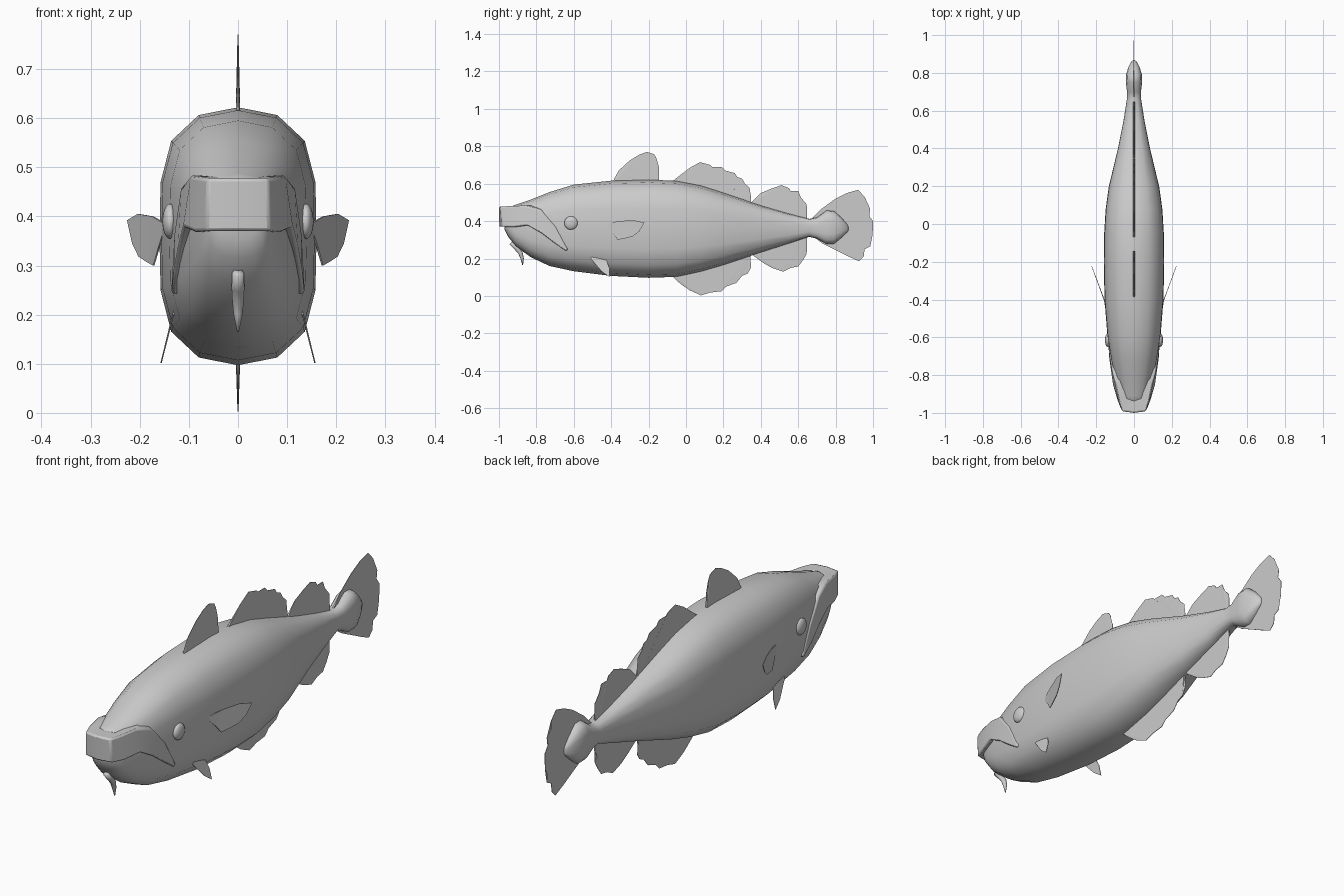
import bpy, bmesh, math
from mathutils import Vector


def finish(bm, name, smooth=True):
    bmesh.ops.recalc_face_normals(bm, faces=bm.faces)
    for f in bm.faces:
        f.smooth = smooth
    me = bpy.data.meshes.new(name)
    bm.to_mesh(me)
    bm.free()
    ob = bpy.data.objects.new(name, me)
    bpy.context.collection.objects.link(ob)
    return ob


def loft(name, rings, cap_start=True):
    bm = bmesh.new()
    loops = [[bm.verts.new(p) for p in r] for r in rings]
    n = len(loops[0])
    for a, b in zip(loops, loops[1:]):
        for i in range(n):
            bm.faces.new((a[i], a[(i + 1) % n], b[(i + 1) % n], b[i]))
    if cap_start:
        bm.faces.new(loops[0])
    bm.faces.new(loops[-1])
    return finish(bm, name)


def fin(name, outline, x_of=lambda y, z: 0.0, root=0.005, tip=0.001, side=1):
    """Thin plate from a (y, z) outline, thicker where it meets the body."""
    bm = bmesh.new()
    last = len(outline) - 1
    layers = []
    for s in (-1, 1):
        layers.append([bm.verts.new((side * (x_of(y, z) + s * (root if i in (0, last) else tip)), y, z))
                       for i, (y, z) in enumerate(outline)])
    a, b = layers
    for i in range(last + 1):
        j = (i + 1) % (last + 1)
        bm.faces.new((a[i], a[j], b[j], b[i]))
    bm.faces.new(a)
    bm.faces.new(b)
    bmesh.ops.triangulate(bm, faces=[f for f in bm.faces if len(f.verts) > 4])
    return finish(bm, name, False)


# Body: one rounded 16-sided section lofted along y (y, top, bottom, half width)
half = [(0, 1), (.5, .94), (.85, .74), (.985, .42), (1, 0),
        (.985, -.42), (.85, -.74), (.5, -.94), (0, -1)]
section = half + [(-x, z) for x, z in reversed(half[1:-1])]
stations = [
    (-.97, .44, .355, .045), (-.95, .473, .315, .062), (-.91, .488, .265, .077),
    (-.83, .515, .207, .098), (-.73, .555, .16, .119), (-.6, .595, .132, .140),
    (-.4, .616, .107, .156), (-.2, .622, .097, .160), (-.05, .615, .102, .158),
    (.08, .59, .13, .15), (.2, .552, .165, .133), (.4, .484, .232, .085),
    (.55, .44, .28, .055), (.66, .412, .316, .038), (.70, .42, .306, .037),
    (.75, .456, .278, .043), (.79, .455, .277, .042), (.83, .42, .31, .03),
    (.86, .385, .338, .014), (.868, .37, .35, .004)]
loft("body", [[(w * sx, y, (t + b) / 2 + (t - b) / 2 * sz) for sx, sz in section]
              for y, t, b, w in stations])

# Upper lip: band sweeping from the snout down to the mouth corner (top edge, bottom edge)
lip = [
    ((0, -1.0, .478), (0, -.998, .37)),
    ((.062, -.992, .478), (.066, -.985, .37)),
    ((.080, -.94, .481), (.088, -.93, .368)),
    ((.096, -.86, .483), (.112, -.85, .378)),
    ((.116, -.78, .460), (.122, -.775, .335)),
    ((.129, -.70, .370), (.131, -.71, .285)),
    ((.136, -.635, .25), (.135, -.645, .24))]
rings = []
for t, b in lip:
    inner = [(p[0] * .6, p[1] + .07 * (1 if p[0] < .1 else .4), p[2]) for p in (b, t)]
    rings.append([t, b] + inner)
ob = loft("upper_lip", rings, cap_start=False)
m = ob.modifiers.new("mirror", 'MIRROR')
m.use_clip = True
bv = ob.modifiers.new("round", 'BEVEL')
bv.width = .01
bv.segments = 2
bv.limit_method = 'ANGLE'
bv.angle_limit = math.radians(40)

# Chin barbel: tapered bent tube (y, z, radius)
path = [(-.935, .285, .012), (-.905, .255, .013), (-.885, .23, .012),
        (-.876, .20, .009), (-.873, .165, .002)]
rings = []
for i, (y, z, r) in enumerate(path):
    p, q = path[max(i - 1, 0)], path[min(i + 1, len(path) - 1)]
    d = Vector((0, q[0] - p[0], q[1] - p[1])).normalized()
    n = Vector((0, -d.z, d.y))
    rings.append([Vector((0, y, z)) + r * (math.cos(a) * Vector((1, 0, 0)) + math.sin(a) * n)
                  for a in (k * math.tau / 8 for k in range(8))])
loft("chin_barbel", rings)

# Fins on the centre line
fin("dorsal_fin_front", [
    (-.39, .60), (-.385, .625), (-.36, .67), (-.30, .725), (-.25, .755), (-.21, .77),
    (-.17, .757), (-.158, .735), (-.158, .705), (-.145, .69), (-.143, .60)])
fin("dorsal_fin_middle", [
    (-.09, .60), (-.02, .652), (.02, .685), (.075, .715), (.13, .70), (.14, .69), (.19, .69),
    (.21, .67), (.26, .657), (.275, .635), (.30, .627), (.315, .60), (.34, .578),
    (.335, .55), (.347, .53), (.347, .48)])
fin("dorsal_fin_rear", [
    (.34, .49), (.40, .55), (.46, .575), (.51, .592), (.55, .577), (.56, .56), (.60, .56),
    (.615, .525), (.645, .49), (.632, .47), (.648, .44), (.645, .40)])
fin("anal_fin_front", [
    (-.09, .12), (-.03, .065), (.02, .03), (.08, .003), (.13, .018), (.19, .025), (.215, .05),
    (.27, .07), (.30, .108), (.33, .12), (.347, .15), (.335, .17), (.345, .23)])
fin("anal_fin_rear", [
    (.34, .23), (.42, .172), (.46, .15), (.52, .13), (.56, .15), (.60, .157), (.625, .19),
    (.645, .225), (.63, .25), (.648, .275), (.645, .33)])
fin("tail_fin", [
    (.65, .39), (.72, .462), (.80, .52), (.86, .55), (.92, .567), (.955, .53), (.955, .495),
    (.985, .465), (.978, .43), (1, .40), (.998, .33), (.982, .30), (.985, .265), (.955, .25),
    (.95, .21), (.925, .185), (.87, .21), (.80, .245), (.73, .28), (.65, .34)])

# Paired fins and eyes
for side, tag in ((1, "right"), (-1, "left")):
    fin("pectoral_fin_" + tag, [
        (-.43, .385), (-.36, .40), (-.28, .405), (-.222, .392), (-.235, .37), (-.25, .345),
        (-.285, .318), (-.33, .307), (-.365, .30), (-.39, .335), (-.43, .375)],
        lambda y, z: .155 + (y + .41) * .37, .003, .0015, side)
    fin("pelvic_fin_" + tag, [
        (-.50, .215), (-.51, .20), (-.48, .165), (-.45, .13), (-.41, .102), (-.41, .15),
        (-.425, .19), (-.46, .20)],
        lambda y, z: .132 + (.2 - z) * .25, .002, .0015, side)
    bm = bmesh.new()
    bmesh.ops.create_uvsphere(bm, u_segments=20, v_segments=12, radius=1)
    for v in bm.verts:
        v.co = (v.co.x * .016 + side * .138, v.co.y * .036 - .615, v.co.z * .036 + .39)
    finish(bm, "eye_" + tag)

# Keep hard edges on the lip crisp
for o in bpy.context.collection.objects:
    o.select_set(o.name == "upper_lip")
bpy.context.view_layer.objects.active = ob
bpy.ops.object.shade_smooth_by_angle(angle=math.radians(50))
